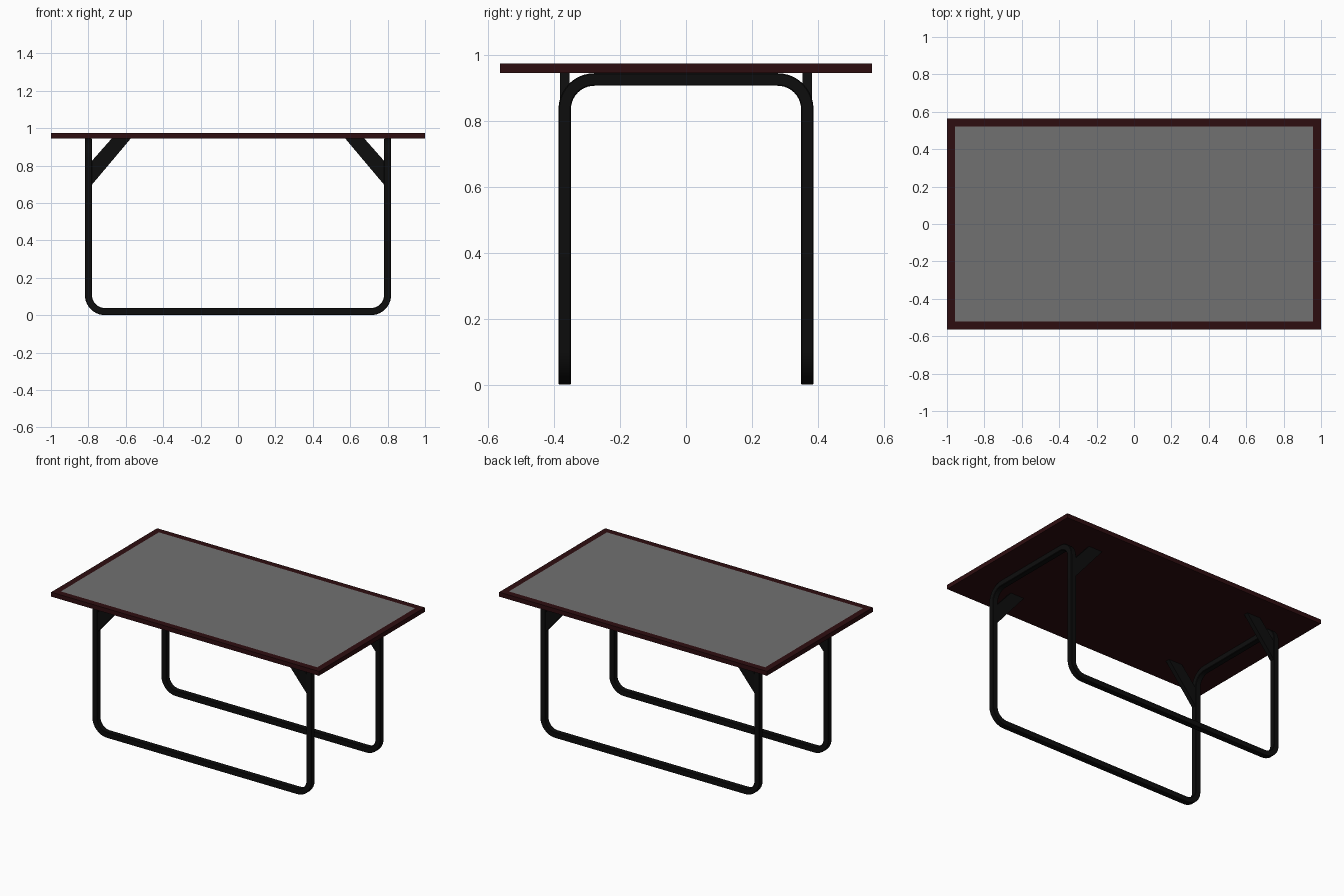
import bpy, bmesh, math
from mathutils import Vector

if "Cube" in bpy.data.objects:
    bpy.data.objects.remove(bpy.data.objects["Cube"])


def material(name, rgb):
    m = bpy.data.materials.new(name)
    m.diffuse_color = (*rgb, 1.0)
    m.use_nodes = True
    m.node_tree.nodes["Principled BSDF"].inputs["Base Color"].default_value = m.diffuse_color
    return m


RIM = material("dark red wood", (0.027, 0.004, 0.005))
GREY = material("grey panel", (0.165, 0.165, 0.165))
BLACK = material("black metal", (0.004, 0.004, 0.004))


def make_object(name, bm, *mats):
    bmesh.ops.recalc_face_normals(bm, faces=bm.faces)
    me = bpy.data.meshes.new(name)
    bm.to_mesh(me)
    bm.free()
    for m in mats:
        me.materials.append(m)
    ob = bpy.data.objects.new(name, me)
    bpy.context.collection.objects.link(ob)
    return ob


# Table top with an inset grey panel
bm = bmesh.new()
bmesh.ops.create_cube(bm, size=1.0)
for v in bm.verts:
    v.co = (v.co.x * 2.0, v.co.y * 1.13, 0.96 + v.co.z * 0.03)
bm.normal_update()
panel = [f for f in bm.faces if f.normal.z > 0.9]
bmesh.ops.inset_individual(bm, faces=panel, thickness=0.06)
panel[0].material_index = 1
make_object("table_top", bm, RIM, GREY)

# Continuous bent square tube: two floor runners, four legs, two top rails
X, Y, Z0, Z1, R, H, C = 0.80, 0.368, 0.019, 0.926, 0.09, 0.019, 0.003
corners = [Vector(c) for c in (
    (-X, -Y, Z1), (-X, -Y, Z0), (X, -Y, Z0), (X, -Y, Z1),
    (X, Y, Z1), (X, Y, Z0), (-X, Y, Z0), (-X, Y, Z1))]
path = []
STEPS = 10
for i, p in enumerate(corners):
    d0 = (p - corners[i - 1]).normalized()
    d1 = (corners[(i + 1) % 8] - p).normalized()
    centre = p + (d1 - d0) * R
    for k in range(STEPS + 1):
        a = math.pi / 2 * k / STEPS
        path.append((centre + (d0 * math.sin(a) - d1 * math.cos(a)) * R,
                     d0 * math.cos(a) + d1 * math.sin(a)))

section = [(H, H - C), (H - C, H), (C - H, H), (-H, H - C),
           (-H, C - H), (C - H, -H), (H - C, -H), (H, C - H)]
bm = bmesh.new()
rings = []
u, prev = Vector((1, 0, 0)), path[0][1]
for pos, t in path:
    u = prev.rotation_difference(t) @ u
    w = t.cross(u)
    rings.append([bm.verts.new(pos + u * a + w * b) for a, b in section])
    prev = t
n = len(section)
for i, ring in enumerate(rings):
    nxt = rings[(i + 1) % len(rings)]
    axis = (path[(i + 1) % len(path)][0] - path[i][0])
    shift = min(range(n), key=lambda s: sum(
        (nxt[(j + s) % n].co - ring[j].co - axis).length for j in range(n)))
    for j in range(n):
        bm.faces.new((ring[j], ring[(j + 1) % n],
                      nxt[(j + 1 + shift) % n], nxt[(j + shift) % n]))
frame = make_object("leg_frame", bm, BLACK)
bpy.context.view_layer.objects.active = frame
frame.select_set(True)
bpy.ops.object.shade_smooth_by_angle(angle=math.radians(30))

# Diagonal braces between the legs and the top
profile = [(0.79, 0.687), (0.79, 0.815), (0.674, 0.946), (0.572, 0.946)]
for sx, side in ((-1, "left"), (1, "right")):
    for sy, end in ((-1, "front"), (1, "back")):
        bm = bmesh.new()
        a = [bm.verts.new((sx * x, sy * Y - 0.015, z)) for x, z in profile]
        b = [bm.verts.new((sx * x, sy * Y + 0.015, z)) for x, z in profile]
        bm.faces.new(a)
        bm.faces.new(b[::-1])
        for j in range(4):
            k = (j + 1) % 4
            bm.faces.new((a[k], a[j], b[j], b[k]))
        make_object(f"brace_{end}_{side}", bm, BLACK)
